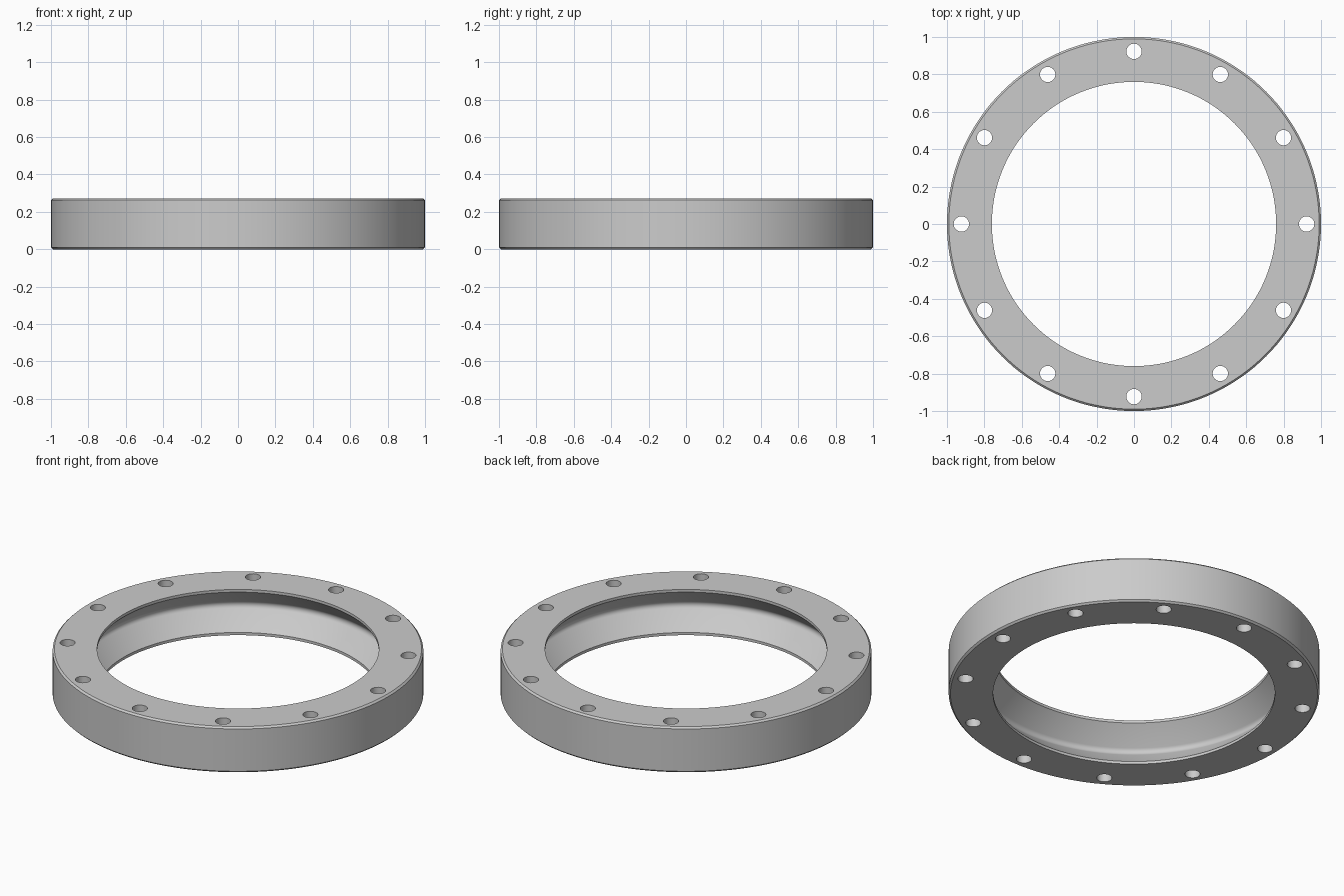
import bpy
import bmesh
import math
from mathutils import Matrix, Vector

cube = bpy.data.objects.get("Cube")
if cube:
    bpy.data.objects.remove(cube, do_unlink=True)

HEIGHT, OUTER, INNER = 0.272, 1.0, 0.76
CHAMFER, LIP, FILLET = 0.01, 0.016, 0.03
HOLES, HOLE_RADIUS, HOLE_CIRCLE = 12, 0.041, 0.923
SEGMENTS = 144

# Brushed steel material
steel = bpy.data.materials.new("grey steel")
steel.use_nodes = True
colour = (0.6, 0.6, 0.6, 1)
steel.diffuse_color = colour
steel.node_tree.nodes["Principled BSDF"].inputs["Base Color"].default_value = colour


def make_object(name, bm):
    bmesh.ops.recalc_face_normals(bm, faces=bm.faces)
    mesh = bpy.data.meshes.new(name)
    bm.to_mesh(mesh)
    bm.free()
    mesh.materials.append(steel)
    obj = bpy.data.objects.new(name, mesh)
    bpy.context.collection.objects.link(obj)
    return obj


# Ring section: chamfered outside, V-shaped roller groove with a filleted root inside
middle = HEIGHT / 2
root_centre = INNER + middle - LIP - FILLET * math.sqrt(2)
groove = [(root_centre + FILLET * math.cos(a), middle + FILLET * math.sin(a))
          for a in (math.radians(-45 + 15 * i) for i in range(7))]
section = [
    (INNER, HEIGHT), (OUTER - CHAMFER, HEIGHT), (OUTER, HEIGHT - CHAMFER),
    (OUTER, CHAMFER), (OUTER - CHAMFER, 0), (INNER, 0), (INNER, LIP),
    *groove, (INNER, HEIGHT - LIP),
]

# Lathe the section into the ring
bm = bmesh.new()
verts = [bm.verts.new((r, 0, z)) for r, z in section]
edges = [bm.edges.new((v, verts[i - 1])) for i, v in enumerate(verts)]
bmesh.ops.spin(bm, geom=verts + edges, cent=(0, 0, 0), axis=(0, 0, 1),
               angle=math.tau, steps=SEGMENTS, use_merge=True)
bmesh.ops.remove_doubles(bm, verts=bm.verts, dist=0.0001)
ring = make_object("bearing_outer_ring", bm)

# Bolt holes, cut through the full height
bm = bmesh.new()
for i in range(HOLES):
    spot = Matrix.Rotation(math.tau * i / HOLES, 4, 'Z') @ Vector((HOLE_CIRCLE, 0, middle))
    bmesh.ops.create_cone(bm, cap_ends=True, segments=32, radius1=HOLE_RADIUS,
                          radius2=HOLE_RADIUS, depth=HEIGHT * 2,
                          matrix=Matrix.Translation(spot))
cutter = make_object("bolt_hole_cutter", bm)
cutter.hide_render = True

cut = ring.modifiers.new("bolt holes", 'BOOLEAN')
cut.operation = 'DIFFERENCE'
cut.solver = 'EXACT'
cut.object = cutter

bpy.ops.object.select_all(action='DESELECT')
ring.select_set(True)
bpy.context.view_layer.objects.active = ring
bpy.ops.object.modifier_apply(modifier=cut.name)
bpy.data.objects.remove(cutter, do_unlink=True)
bpy.ops.object.shade_smooth_by_angle(angle=math.radians(30))
